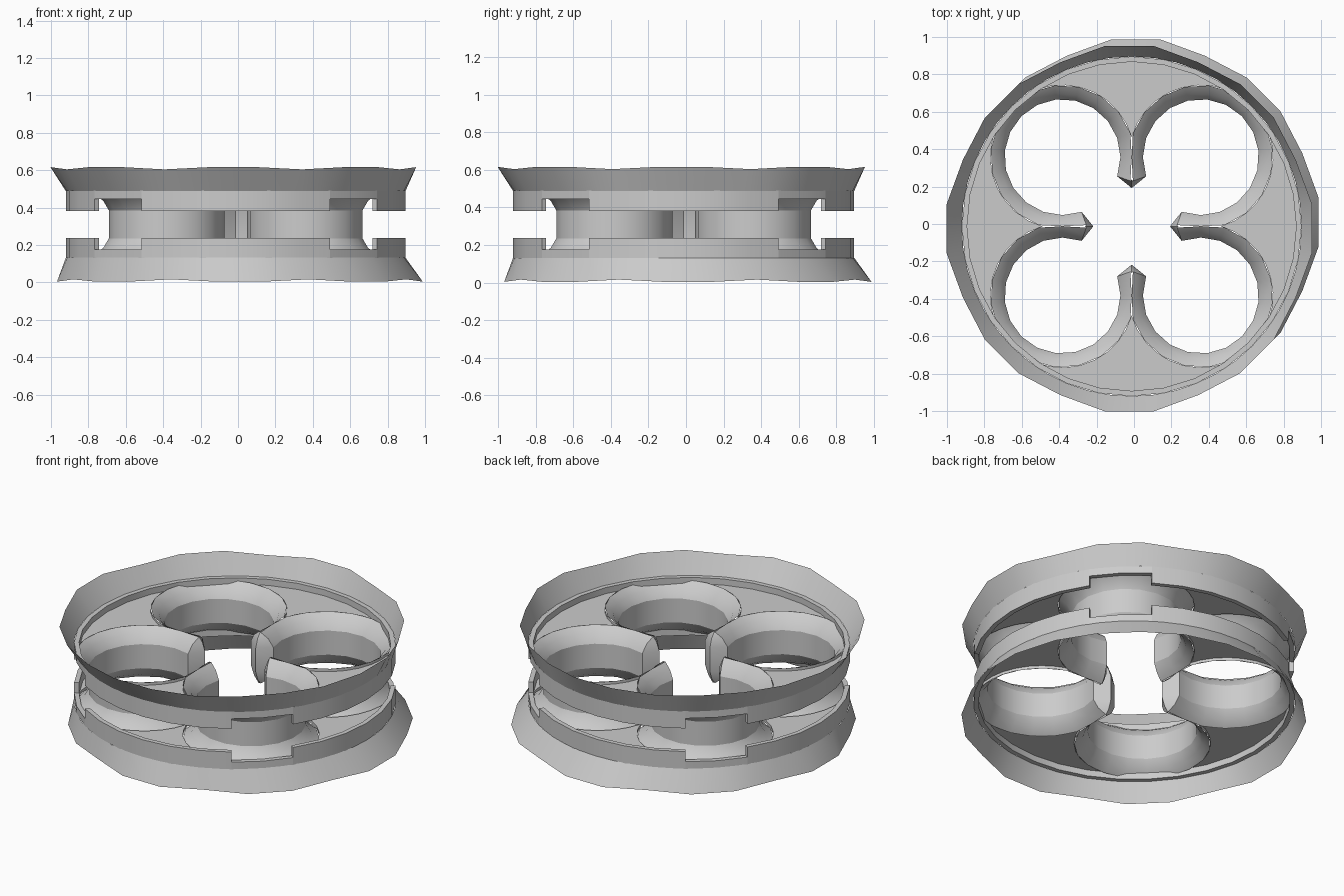
import bpy, math
from math import sin, cos, radians

if "Cube" in bpy.data.objects:
    bpy.data.objects.remove(bpy.data.objects["Cube"])

MID = 0.31          # mirror height between the two halves
OX = OY = -0.0125   # slight offset of the body from the origin
C, R = 0.37, 0.31   # lobe centre distance and lobe radius

grey = bpy.data.materials.new("light grey")
grey.diffuse_color = (0.6, 0.6, 0.6, 1)
grey.use_nodes = True
grey.node_tree.nodes["Principled BSDF"].inputs["Base Color"].default_value = grey.diffuse_color


def make(name, verts, faces, angle=35):
    me = bpy.data.meshes.new(name)
    me.from_pydata(verts, [], faces)
    me.materials.append(grey)
    ob = bpy.data.objects.new(name, me)
    bpy.context.collection.objects.link(ob)
    import bmesh
    bm = bmesh.new()
    bm.from_mesh(me)
    bmesh.ops.remove_doubles(bm, verts=bm.verts, dist=0.0004)
    bmesh.ops.dissolve_degenerate(bm, edges=bm.edges, dist=0.0004)
    bmesh.ops.recalc_face_normals(bm, faces=bm.faces)
    bm.to_mesh(me)
    bm.free()
    bpy.ops.object.select_all(action='DESELECT')
    ob.select_set(True)
    bpy.context.view_layer.objects.active = ob
    bpy.ops.object.shade_smooth_by_angle(angle=radians(angle))
    return ob


def half_z(z, top):
    return z if top else 2 * MID - z


class Quads:
    """Collects quads given as point tuples."""
    def __init__(self):
        self.v, self.f = [], []

    def add(self, *pts):
        n = len(self.v)
        self.v += pts
        self.f.append(tuple(range(n, n + len(pts))))


def polar(r, a, z, top=True, ox=OX, oy=OY):
    return (r * cos(a) + ox, r * sin(a) + oy, half_z(z, top))


# Four-lobed outline with pointed arms, widened by an offset
def clover(off, z):
    pts = []
    n = 16
    for q in range(4):
        loc = [(0.205 + 0.6 * off, 0.0)]
        for i in range(n + 1):
            a = radians(-109.3 + 308.6 * i / n)
            loc.append((max(0, C + (R + off) * cos(a)),
                        max(0, C + (R + off) * sin(a))))
        ca, sa = round(cos(q * math.pi / 2)), round(sin(q * math.pi / 2))
        pts += [(x * ca - y * sa + OX, x * sa + y * ca + OY, z) for x, y in loc]
    return pts


# Inner clover wall: straight in the middle, funnelled above and below
profile = [(0.075, 0.15), (0.03, 0.184), (0, 0.235),
           (0, 0.385), (0.03, 0.436), (0.075, 0.47)]
q = Quads()
rings = [clover(o, z) for o, z in profile]
for lo, hi in zip(rings, rings[1:]):
    m = len(lo)
    for i in range(m):
        j = (i + 1) % m
        q.add(lo[i], lo[j], hi[j], hi[i])
make("clover_wall", q.v, q.f, 25)

for top in (True, False):
    tag = "upper" if top else "lower"

    # Web plates filling the space between lobes and outer wall
    q = Quads()
    Ro = R + 0.075
    t0 = -math.asin(C / Ro)
    n = 10
    for quarter in range(4):
        ca, sa = round(cos(quarter * math.pi / 2)), round(sin(quarter * math.pi / 2))
        for side in (1, -1):
            def place(x, y, z):
                y *= side
                return (x * ca - y * sa + OX, x * sa + y * ca + OY, half_z(z, top))
            prev = None
            for i in range(n + 1):
                t = t0 + (math.pi / 4 - t0) * i / n
                p = (C + Ro * cos(t), C + Ro * sin(t))
                s = min(1, 0.895 / math.hypot(*p))
                p = (p[0] * s, p[1] * s)
                w = math.pi / 4 * i / n
                o = (0.895 * cos(w), 0.895 * sin(w))
                cur = (place(*p, 0.47), place(*p, 0.452), place(*o, 0.452))
                if prev:
                    q.add(prev[0], cur[0], cur[1], prev[1])
                    q.add(prev[1], cur[1], cur[2], prev[2])
                prev = cur
    make(tag + "_web_plate", q.v, q.f)

    # Outer band, notched at the diagonals
    q = Quads()
    n = 32
    ro, ri, zt = 0.908, 0.88, 0.49

    def bottom(k):
        return 0.445 if k % 8 in (3, 4) else 0.382

    for k in range(n):
        a, b = k * 2 * math.pi / n, (k + 1) * 2 * math.pi / n
        zb = bottom(k)
        q.add(polar(ro, a, zb, top), polar(ro, b, zb, top), polar(ro, b, zt, top), polar(ro, a, zt, top))
        q.add(polar(ri, b, zb, top), polar(ri, a, zb, top), polar(ri, a, zt, top), polar(ri, b, zt, top))
        q.add(polar(ri, a, zb, top), polar(ri, b, zb, top), polar(ro, b, zb, top), polar(ro, a, zb, top))
        q.add(polar(ri, a, zt, top), polar(ri, b, zt, top), polar(ro, b, zt, top), polar(ro, a, zt, top))
        zn = bottom((k + 1) % n)
        if zn != zb:
            q.add(polar(ro, b, zb, top), polar(ri, b, zb, top), polar(ri, b, zn, top), polar(ro, b, zn, top))
    make(tag + "_band", q.v, q.f)

    # Thin flared rim with a slightly wavy 24-sided edge
    q = Quads()
    sx = -0.025 if top else 0.01
    radii = (0.986, 0.963, 0.974, 0.974, 0.963, 0.986)

    def edge(k):
        a = radians(7.5 + 15 * k)
        return polar(radii[k % 6], a, 0.612 + 0.008 * cos(8 * a), top, sx, sx)

    outer, inner = [], []
    for k in range(24):
        e, f = edge(k), edge(k + 1)
        outer += [e, tuple((u + v) / 2 for u, v in zip(e, f))]
        inner += [polar(0.908, radians(7.5 + 15 * k + d), 0.488, top) for d in (0, 7.5)]
    for i in range(48):
        j = (i + 1) % 48
        q.add(inner[i], inner[j], outer[j], outer[i])
    make(tag + "_flared_rim", q.v, q.f, 40)
